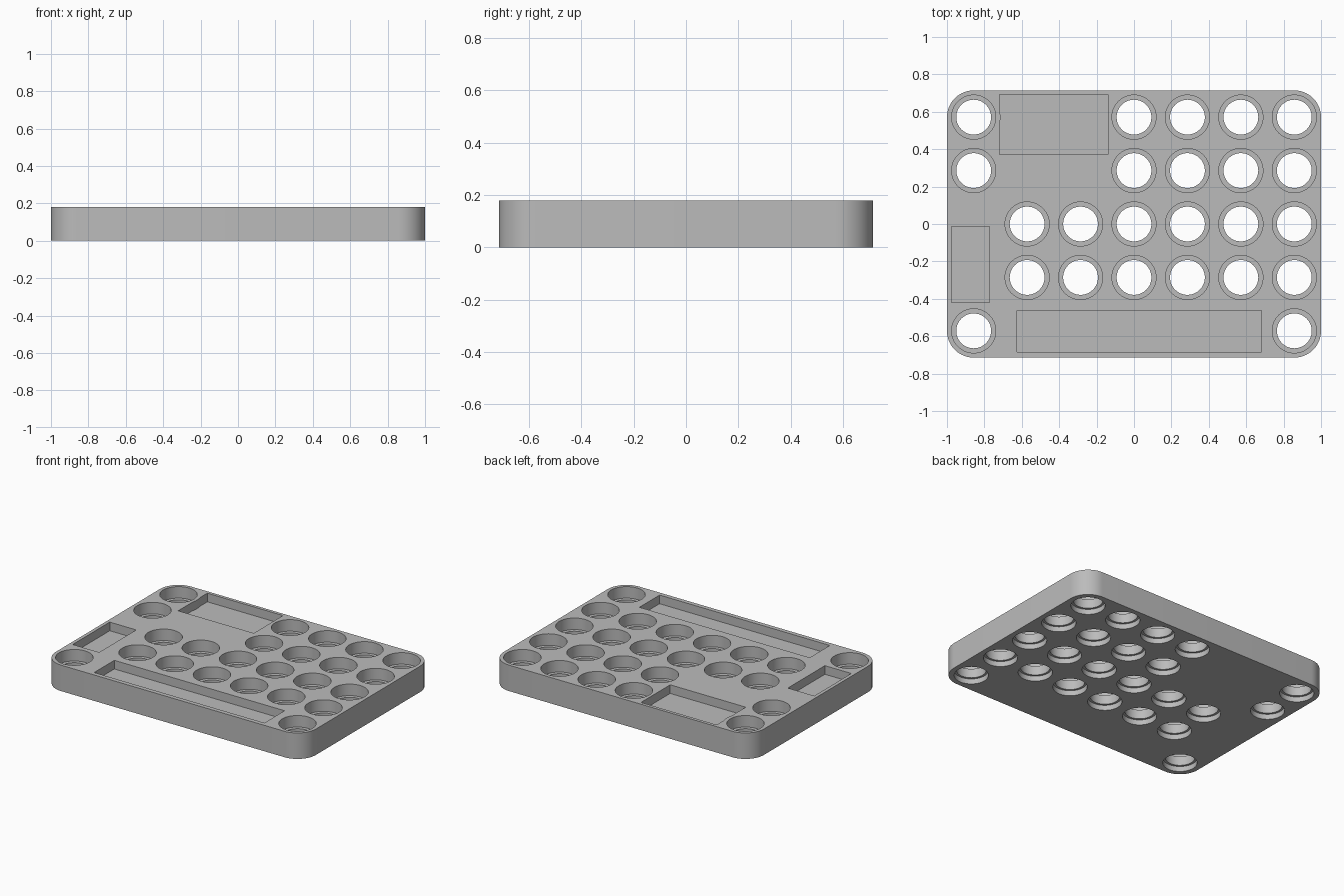
import bpy, bmesh
from math import cos, sin, pi, radians

cube = bpy.data.objects.get("Cube")
if cube:
    bpy.data.objects.remove(cube, do_unlink=True)

PITCH = 2 / 7            # hole spacing
HEIGHT = 0.18
CORNER = PITCH / 2       # corner radius
SEG = 64

grey = bpy.data.materials.new("light_grey")
grey.use_nodes = True
colour = (0.5, 0.5, 0.5, 1)
grey.diffuse_color = colour
grey.node_tree.nodes["Principled BSDF"].inputs["Base Color"].default_value = colour


def ring(bm, x, y, z, r):
    return [bm.verts.new((x + r * cos(2 * pi * i / SEG), y + r * sin(2 * pi * i / SEG), z))
            for i in range(SEG)]


def skin(bm, rings):
    """Closed solid through a stack of equal rings, bottom to top."""
    bm.faces.new(rings[0][::-1])
    for a, b in zip(rings, rings[1:]):
        n = len(a)
        for i in range(n):
            j = (i + 1) % n
            bm.faces.new((a[i], a[j], b[j], b[i]))
    bm.faces.new(rings[-1])


def make(name, bm, helper=False):
    mesh = bpy.data.meshes.new(name)
    bm.to_mesh(mesh)
    bm.free()
    mesh.materials.append(grey)
    obj = bpy.data.objects.new(name, mesh)
    bpy.context.collection.objects.link(obj)
    obj.hide_render = helper
    return obj


def cut(obj, cutter):
    """Subtract the cutter and discard it."""
    mod = obj.modifiers.new("cut", "BOOLEAN")
    mod.operation, mod.solver, mod.object = "DIFFERENCE", "EXACT", cutter
    bpy.ops.object.select_all(action="DESELECT")
    obj.select_set(True)
    bpy.context.view_layer.objects.active = obj
    bpy.ops.object.modifier_apply(modifier=mod.name)
    bpy.data.objects.remove(cutter, do_unlink=True)


# Rounded plate
def outline(bm, z):
    verts = []
    for k, (sx, sy) in enumerate(((1, 1), (-1, 1), (-1, -1), (1, -1))):
        for i in range(17):
            a = pi / 2 * (k + i / 16)
            verts.append(bm.verts.new((sx * 3 * PITCH + CORNER * cos(a),
                                       sy * 2 * PITCH + CORNER * sin(a), z)))
    return verts


bm = bmesh.new()
skin(bm, [outline(bm, 0), outline(bm, HEIGHT)])
plate = make("tray_plate", bm)

# Shallow rectangular pockets: x0, x1, y0, y1
POCKETS = [(-0.72, -0.139, 0.372, 0.692),
           (-0.976, -0.773, -0.42, -0.013),
           (-0.626, 0.682, -0.684, -0.463)]
FLOOR = 0.12
bm = bmesh.new()
for x0, x1, y0, y1 in POCKETS:
    skin(bm, [[bm.verts.new((x, y, z)) for x, y in ((x0, y0), (x1, y0), (x1, y1), (x0, y1))]
              for z in (FLOOR, HEIGHT + 0.1)])
pockets = make("pocket_cutter", bm, True)

# Corner boss that bulges slightly into the neighbouring pocket
bm = bmesh.new()
skin(bm, [ring(bm, -3 * PITCH, 2 * PITCH, z, CORNER) for z in (0, HEIGHT + 0.2)])
cut(pockets, make("boss_cutter", bm, True))
cut(plate, pockets)

# Stepped through holes: wide top bore, narrow lip, medium bottom bore
ROWS = {2: (-3, 0, 1, 2, 3), 1: (-3, 0, 1, 2, 3), 0: range(-2, 4),
        -1: range(-2, 4), -2: (-3, 3)}
STEPS = [(-0.1, 0.108), (0.036, 0.108), (0.036, 0.093), (0.1, 0.093),
         (0.1, 0.118), (HEIGHT + 0.1, 0.118)]
bm = bmesh.new()
for row, columns in ROWS.items():
    for col in columns:
        skin(bm, [ring(bm, col * PITCH, row * PITCH, z, r) for z, r in STEPS])
cut(plate, make("hole_cutter", bm, True))

bpy.ops.object.shade_smooth_by_angle(angle=radians(30))
